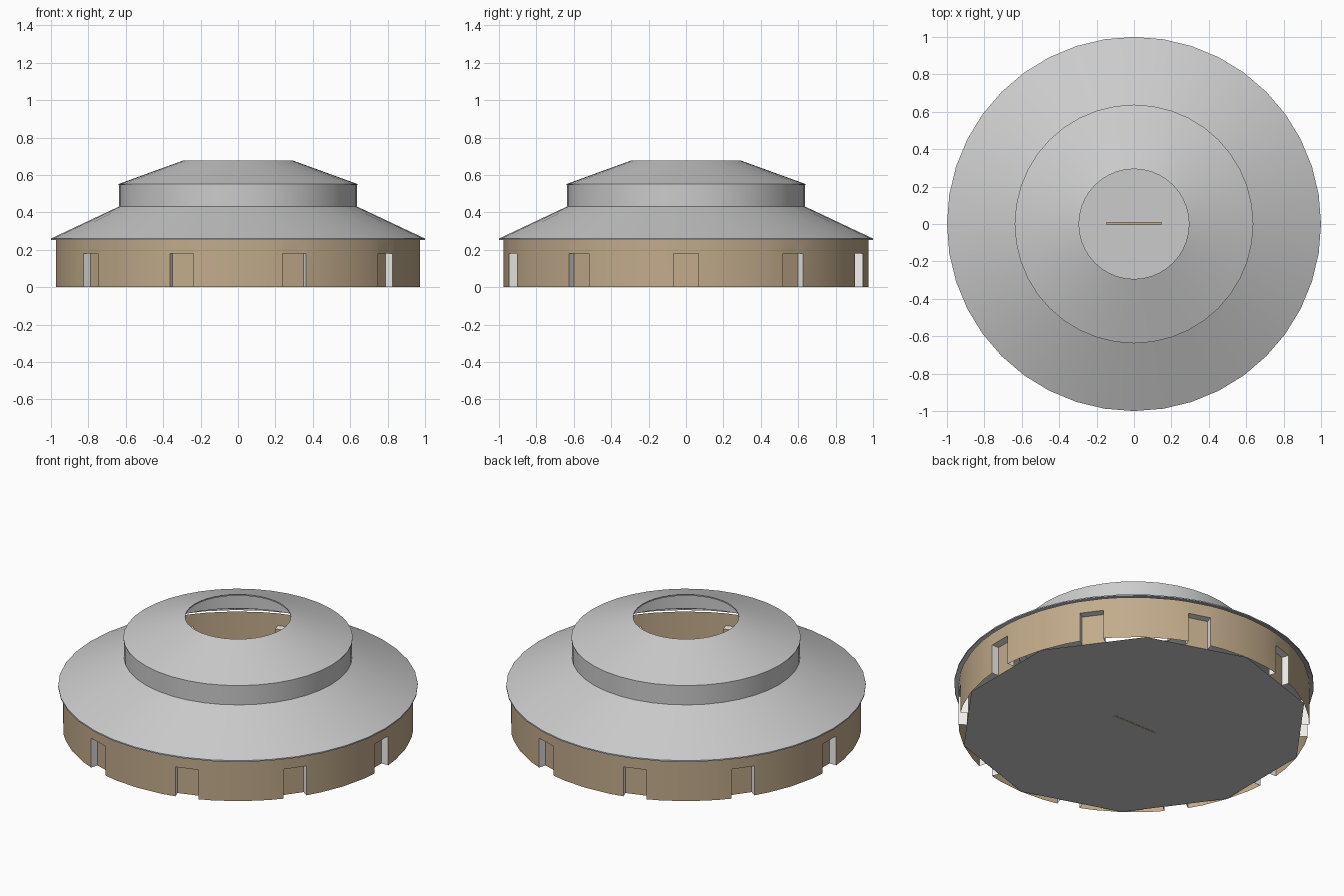
import bpy, bmesh
from math import sin, cos, pi, radians, asin

if "Cube" in bpy.data.objects:
    bpy.data.objects.remove(bpy.data.objects["Cube"])

BAYS, SIDES = 10, 40
R, H = 0.975, 0.255          # outer wall radius and height
DOOR_W, DOOR_H = 0.067, 0.18 # door half width and height
INNER = R * cos(pi / BAYS)   # door plane lies on the floor decagon


def material(name, rgb):
    m = bpy.data.materials.new(name)
    m.diffuse_color = (*rgb, 1)
    m.use_nodes = True
    m.node_tree.nodes["Principled BSDF"].inputs["Base Color"].default_value = m.diffuse_color
    return m


brown = material("tan_wall", (0.54, 0.41, 0.26))
white = material("white_trim", (0.9, 0.89, 0.86))


def make(name, faces, mat=None, smooth=False):
    """Object from a list of polygons, merged at shared corners."""
    bm = bmesh.new()
    for f in faces:
        bm.faces.new([bm.verts.new(p) for p in f])
    bmesh.ops.remove_doubles(bm, verts=bm.verts, dist=1e-5)
    me = bpy.data.meshes.new(name)
    bm.to_mesh(me)
    bm.free()
    ob = bpy.data.objects.new(name, me)
    bpy.context.collection.objects.link(ob)
    if mat:
        me.materials.append(mat)
    if smooth:
        bpy.ops.object.select_all(action='DESELECT')
        bpy.context.view_layer.objects.active = ob
        ob.select_set(True)
        bpy.ops.object.shade_smooth_by_angle(angle=radians(30))
    return ob


def polar(r, a, z):
    return (r * cos(a), r * sin(a), z)


def lathe(profile):
    """Faces of a profile (outside to inside, going up) spun around z."""
    out = []
    for i in range(SIDES):
        a, b = 2 * pi * i / SIDES, 2 * pi * (i + 1) / SIDES
        for (r0, z0), (r1, z1) in zip(profile, profile[1:]):
            out.append([polar(r0, a, z0), polar(r0, b, z0),
                        polar(r1, b, z1), polar(r1, a, z1)])
    return out


# Stepped roof: eave skirt, drum and upper cone with an open top
make("lower_roof", lathe([(1.0, 0.252), (1.0, 0.26), (0.635, 0.432)]), smooth=True)
make("roof_drum", lathe([(0.635, 0.432), (0.635, 0.55)]), smooth=True)
make("upper_roof", lathe([(0.638, 0.547), (0.638, 0.552),
                          (0.294, 0.677), (0.294, 0.669)]), smooth=True)

# Thin outer wall with ten door openings, plus recessed doors and jambs
wall, doors, jambs = [], [], []
edge = asin(DOOR_W / R)
step = 2 * pi / BAYS
for k in range(BAYS):
    t = k * step

    def place(x, y, z):
        return (x * cos(t) - y * sin(t), x * sin(t) + y * cos(t), z)

    cuts = [edge, step / 4, step / 2, 3 * step / 4, step - edge]
    for a, b in zip(cuts, cuts[1:]):
        wall.append([polar(R, t + a, 0), polar(R, t + b, 0),
                     polar(R, t + b, H), polar(R, t + a, H)])
    wall.append([polar(R, t - edge, DOOR_H), polar(R, t + edge, DOOR_H),
                 polar(R, t + edge, H), polar(R, t - edge, H)])

    w, x = DOOR_W, R * cos(edge)
    doors.append([place(INNER, -w, 0), place(INNER, w, 0),
                  place(INNER, w, DOOR_H), place(INNER, -w, DOOR_H)])
    jambs.append([place(INNER, -w, 0), place(INNER, -w, DOOR_H),
                  place(x, -w, DOOR_H), place(x, -w, 0)])
    jambs.append([place(x, w, 0), place(x, w, DOOR_H),
                  place(INNER, w, DOOR_H), place(INNER, w, 0)])
    jambs.append([place(INNER, -w, DOOR_H), place(INNER, w, DOOR_H),
                  place(x, w, DOOR_H), place(x, -w, DOOR_H)])
make("outer_wall", wall, brown, smooth=True)
make("doors", doors, brown)
make("door_jambs", jambs, white)

# Ten-sided floor with its corners between the doors
make("floor", [[polar(R, (k + 0.5) * step, 0.001) for k in range(BAYS)]])

# Narrow board standing in the middle of the floor
bpy.ops.mesh.primitive_cube_add(size=1, location=(0, 0.003, DOOR_H / 2))
board = bpy.context.object
board.name = "centre_board"
board.scale = (0.296, 0.015, DOOR_H)
board.data.materials.append(brown)
